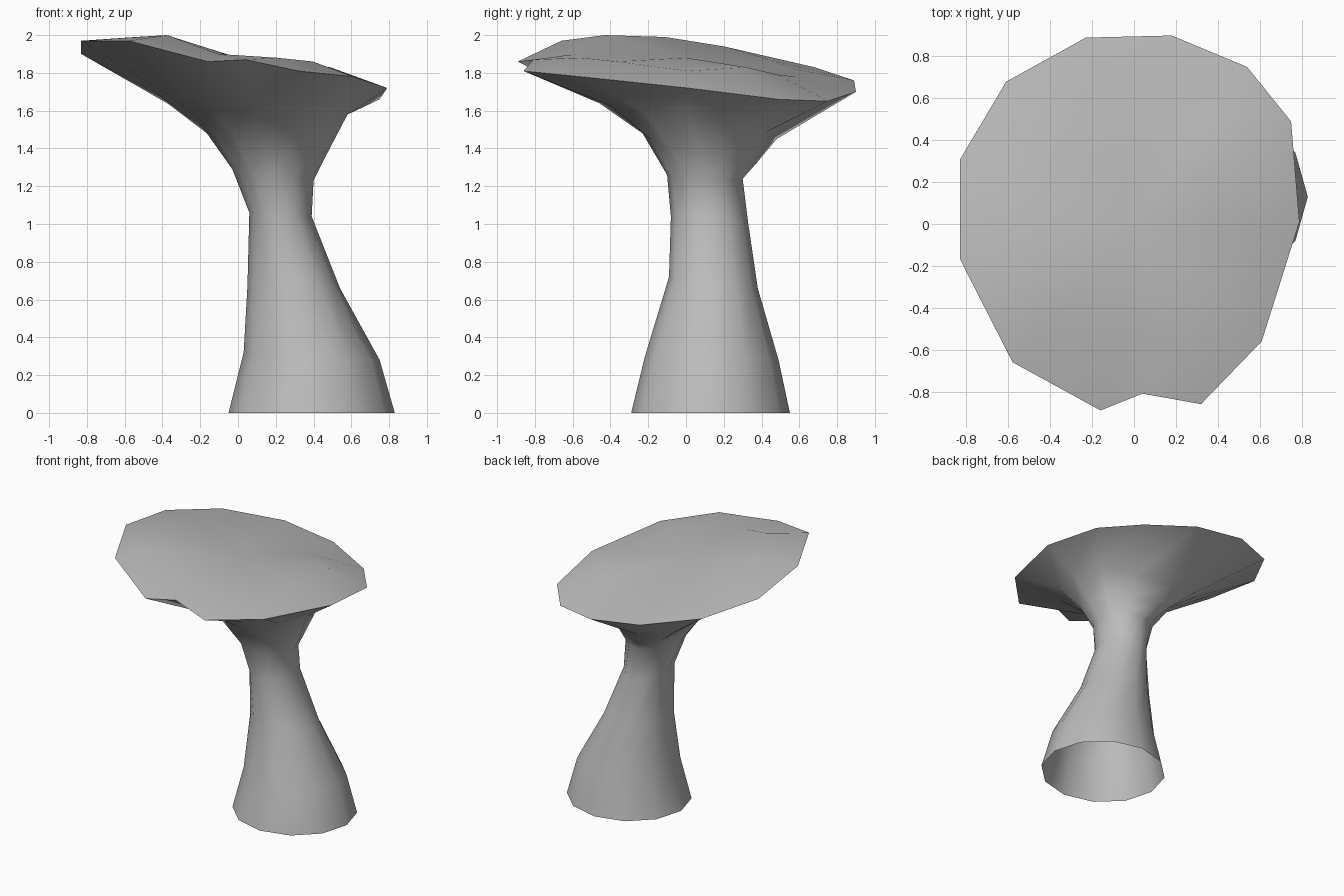
import bpy
import bmesh
from math import cos, sin, radians
from mathutils import Vector

cube = bpy.data.objects.get("Cube")
if cube:
    bpy.data.objects.remove(cube)

SIDES = 12


def make_material(name, color):
    material = bpy.data.materials.new(name)
    material.use_nodes = True
    material.diffuse_color = color
    material.node_tree.nodes["Principled BSDF"].inputs["Base Color"].default_value = color
    return material


def tilted_ring(left, right, front, back):
    """Twelve points of a tilted ellipse given its four extremes as (position, height)."""
    center_x, center_y = (left[0] + right[0]) / 2, (front[0] + back[0]) / 2
    radius_x, radius_y = (right[0] - left[0]) / 2, (back[0] - front[0]) / 2
    points = []
    for i in range(SIDES):
        c, s = cos(radians(360 / SIDES * i)), sin(radians(360 / SIDES * i))
        height_x = right[1] if c > 0 else left[1]
        height_y = back[1] if s > 0 else front[1]
        height = height_x * c * c + height_y * s * s
        points.append(Vector((center_x + radius_x * c, center_y + radius_y * s, height)))
    return points


# Stem sections from the open foot up to the flare: left, right, front, back
stem_sections = [
    ((-.05, 0), (.83, 0), (-.29, 0), (.55, 0)),
    ((.03, .32), (.75, .28), (-.22, .29), (.49, .28)),
    ((.05, .67), (.54, .66), (-.09, .72), (.38, .66)),
    ((.06, 1.06), (.39, 1.04), (-.08, 1.04), (.33, 1)),
    ((-.03, 1.29), (.4, 1.23), (-.1, 1.26), (.3, 1.24)),
    ((-.2, 1.53), (.47, 1.37), (-.23, 1.48), (.38, 1.33)),
    ((-.44, 1.7), (.58, 1.58), (-.46, 1.64), (.48, 1.45)),
]

# Irregular cap rim, counterclockwise from the left side
cap_rim = [
    (.79, .01, 1.72), (.75, .49, 1.66), (.54, .75, 1.65), (.18, .9, 1.7),
    (-.23, .89, 1.76), (-.61, .68, 1.83), (-.83, .31, 1.9), (-.83, -.17, 1.97),
    (-.58, -.66, 1.97), (-.16, -.89, 1.86), (.32, -.86, 1.81), (.61, -.56, 1.78),
]
# Heights of the inner ring that gives the cap its shallow crown
crown_heights = [1.81, 1.83, 1.79, 1.78, 1.82, 1.87, 1.94, 1.99, 2, 1.9, 1.88, 1.86]
crown = [(x * .65, y * .65, z) for (x, y, _), z in zip(cap_rim, crown_heights)]

# Skin all sections together, then close the cap with a fan
bm = bmesh.new()
sections = [tilted_ring(*section) for section in stem_sections] + [cap_rim, crown]
rings = [[bm.verts.new(point) for point in section] for section in sections]
for lower, upper in zip(rings, rings[1:]):
    for i in range(SIDES):
        j = (i + 1) % SIDES
        bm.faces.new((lower[i], lower[j], upper[j], upper[i]))
middle = bm.verts.new((0, 0, 1.88))
for i in range(SIDES):
    bm.faces.new((rings[-1][i], rings[-1][(i + 1) % SIDES], middle))

# Notch in the front of the rim
rim = rings[-2]
notch_edge = bm.edges.get((rim[9], rim[10]))
_, notch = bmesh.utils.edge_split(notch_edge, rim[9], .5)
notch.co = (.04, -.81, 1.87)
bmesh.ops.triangulate(bm, faces=[face for face in bm.faces if notch in face.verts])

mesh = bpy.data.meshes.new("mushroom_rock")
bm.to_mesh(mesh)
bm.free()
mesh.materials.append(make_material("stone_gray", (.5, .5, .5, 1)))

rock = bpy.data.objects.new("mushroom_rock", mesh)
bpy.context.collection.objects.link(rock)
bpy.context.view_layer.objects.active = rock
rock.select_set(True)
bpy.ops.object.shade_smooth_by_angle(angle=radians(70))
